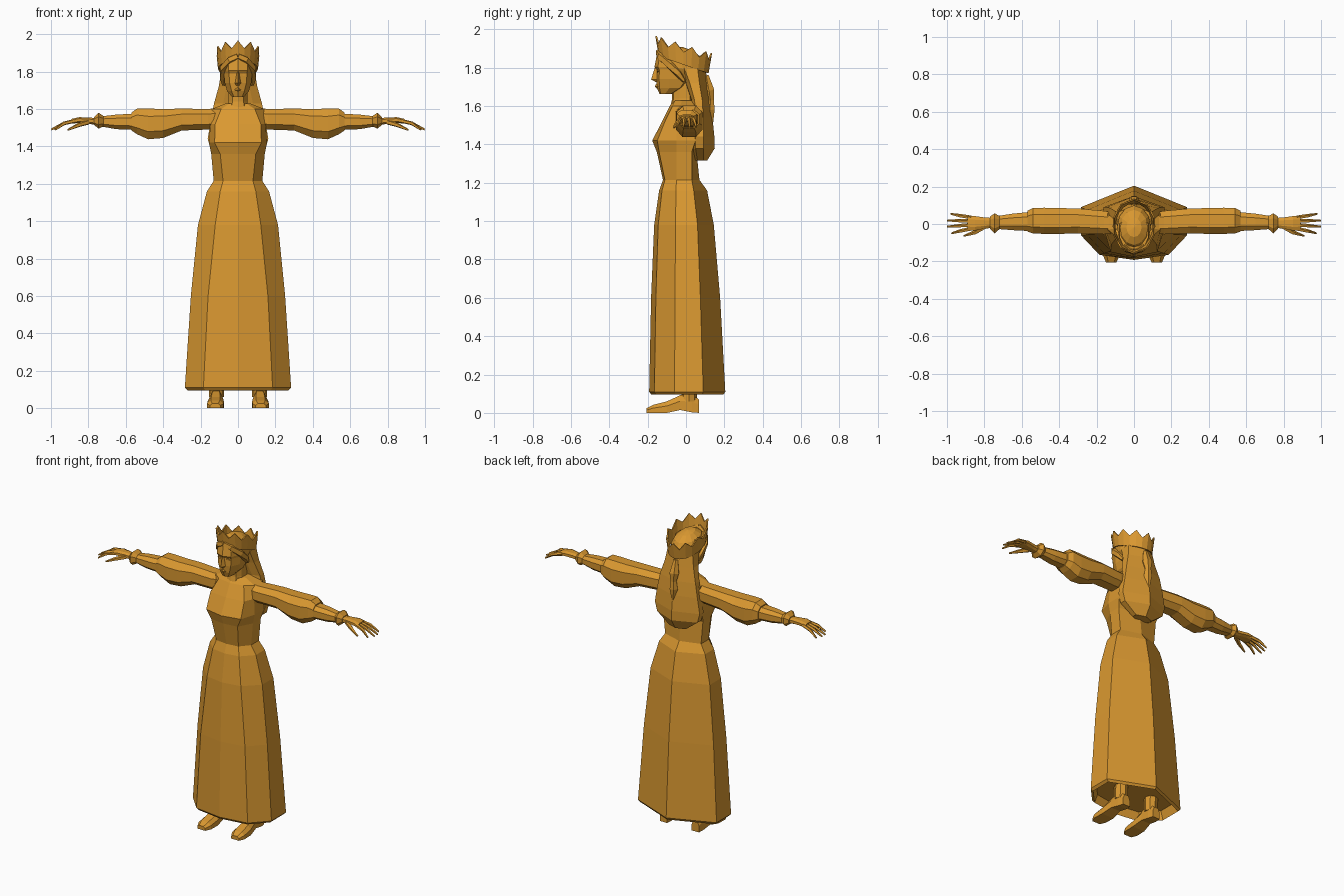
import bpy, bmesh, math
from mathutils import Vector

gold = bpy.data.materials.new("warm_gold")
gold.diffuse_color = (0.70, 0.315, 0.03, 1)


def finish(bm, name, mirror=False):
    bmesh.ops.recalc_face_normals(bm, faces=bm.faces)
    me = bpy.data.meshes.new(name)
    bm.to_mesh(me)
    bm.free()
    me.materials.append(gold)
    ob = bpy.data.objects.new(name, me)
    bpy.context.collection.objects.link(ob)
    if mirror:
        ob.modifiers.new("mirror", 'MIRROR')
    return ob


def loft(name, rings, mirror=False, caps=True):
    """Skin a list of equal-length point rings."""
    bm = bmesh.new()
    vs = [[bm.verts.new(p) for p in r] for r in rings]
    n = len(rings[0])
    for a, b in zip(vs, vs[1:]):
        for i in range(n):
            j = (i + 1) % n
            bm.faces.new((a[i], a[j], b[j], b[i]))
    if caps:
        bm.faces.new(vs[0])
        bm.faces.new(vs[-1])
    return finish(bm, name, mirror)


def body(z, front, fx, fy, w, y1, y2, back):
    """Symmetric eight-sided horizontal section."""
    half = [(fx, fy), (w, y1), (w, y2)]
    pts = [(0, front)] + half + [(0, back)] + [(-x, y) for x, y in reversed(half)]
    return [(x, y, z) for x, y in pts]


def arm(x, y0, y1, z0, z1):
    """Chamfered eight-sided section across the arm."""
    a, b = (y1 - y0) * 0.25, (z1 - z0) * 0.25
    return [(x, y, z) for y, z in (
        (y0 + a, z0), (y1 - a, z0), (y1, z0 + b), (y1, z1 - b),
        (y1 - a, z1), (y0 + a, z1), (y0, z1 - b), (y0, z0 + b))]


def tube(name, path, sides=5, mirror=True):
    """Tapered tube through (point, radius) pairs."""
    rings = []
    for i, (p, r) in enumerate(path):
        d = Vector(path[min(i + 1, len(path) - 1)][0]) - Vector(path[max(i - 1, 0)][0])
        q = d.to_track_quat('Z', 'Y')
        rings.append([Vector(p) + q @ Vector((r * math.cos(t), r * math.sin(t), 0))
                      for t in [2 * math.pi * k / sides for k in range(sides)]])
    return loft(name, rings, mirror)


# Skirt, with a recessed underside
waist = (1.215, -0.12, 0.08, -0.11, 0.13, -0.05, 0.03, 0.07)
loft("skirt", [body(*r) for r in (
    (0.15, -0.17, 0.16, -0.145, 0.25, -0.05, 0.08, 0.18),
    (0.095, -0.18, 0.175, -0.155, 0.27, -0.055, 0.085, 0.195),
    (0.11, -0.192, 0.185, -0.165, 0.284, -0.06, 0.09, 0.205),
    (0.60, -0.182, 0.16, -0.157, 0.252, -0.057, 0.075, 0.178),
    (0.98, -0.166, 0.122, -0.145, 0.214, -0.055, 0.06, 0.145),
    (1.16, -0.140, 0.095, -0.125, 0.166, -0.052, 0.04, 0.11),
    waist)])

# Bodice up to the collar
loft("bodice", [body(*r) for r in (
    waist,
    (1.36, -0.152, 0.095, -0.14, 0.143, -0.05, 0.03, 0.055),
    (1.42, -0.176, 0.125, -0.15, 0.155, -0.05, 0.05, 0.07),
    (1.52, -0.125, 0.122, -0.11, 0.148, -0.045, 0.06, 0.08),
    (1.60, -0.085, 0.09, -0.07, 0.14, -0.03, 0.055, 0.07),
    (1.63, -0.065, 0.045, -0.055, 0.065, -0.02, 0.03, 0.04))])

# Neck and head
loft("neck", [body(*r) for r in (
    (1.58, -0.085, 0.035, -0.075, 0.058, -0.035, 0.02, 0.035),
    (1.64, -0.072, 0.03, -0.065, 0.05, -0.035, 0.02, 0.035),
    (1.72, -0.075, 0.03, -0.065, 0.05, -0.03, 0.025, 0.04))])
loft("face", [body(*r) for r in (
    (1.663, -0.138, 0.022, -0.132, 0.03, -0.11, -0.08, -0.075),
    (1.695, -0.152, 0.034, -0.138, 0.058, -0.085, -0.03, 0.0),
    (1.74, -0.156, 0.045, -0.14, 0.071, -0.085, 0.0, 0.04),
    (1.79, -0.154, 0.048, -0.139, 0.076, -0.08, 0.01, 0.06),
    (1.805, -0.164, 0.05, -0.147, 0.078, -0.08, 0.01, 0.06),
    (1.87, -0.152, 0.05, -0.135, 0.078, -0.07, 0.0, 0.06))])
loft("nose", [[(-w, -0.148, z), (0, y, z), (w, -0.148, z)] for z, w, y in (
    (1.725, 0.012, -0.157), (1.738, 0.017, -0.182), (1.80, 0.007, -0.163))])
loft("lips", [[(-w, -0.14, z), (0, y, z), (w, -0.14, z)] for z, w, y in (
    (1.692, 0.012, -0.152), (1.702, 0.024, -0.162), (1.714, 0.012, -0.157))])
loft("eye", [[(0.018, y, 1.782), (0.03, y, 1.776), (0.045, y + 0.005, 1.782),
              (0.03, y, 1.79)] for y in (-0.152, -0.146)], mirror=True)

# Hair cap, parted fringe and side locks
bm = bmesh.new()
bmesh.ops.create_uvsphere(bm, u_segments=12, v_segments=7, radius=1)
for v in bm.verts:
    x, y, z = v.co
    v.co = (x * 0.093, -0.018 + y * 0.12, 1.815 + z * 0.093 - y * 0.02)
finish(bm, "hair_cap")
tube("hair_fringe", [((0.0, -0.142, 1.882), 0.018), ((0.04, -0.132, 1.862), 0.022),
                     ((0.076, -0.085, 1.815), 0.023), ((0.08, -0.04, 1.77), 0.02),
                     ((0.076, -0.01, 1.73), 0.01)])

# Long hair hanging down the back
loft("long_hair", [body(*r) for r in (
    (1.315, 0.05, 0.03, 0.05, 0.06, 0.06, 0.09, 0.11),
    (1.38, 0.03, 0.10, 0.03, 0.145, 0.05, 0.09, 0.15),
    (1.44, 0.03, 0.10, 0.03, 0.162, 0.05, 0.09, 0.148),
    (1.54, 0.03, 0.09, 0.03, 0.145, 0.05, 0.09, 0.138),
    (1.63, 0.025, 0.08, 0.03, 0.128, 0.045, 0.085, 0.125),
    (1.72, 0.01, 0.06, 0.0, 0.103, 0.02, 0.07, 0.115),
    (1.80, 0.0, 0.06, -0.02, 0.09, -0.01, 0.06, 0.10))])
tube("hair_braid", [((0, 0.105, 1.76), 0.015), ((0, 0.12, 1.68), 0.032),
                    ((0, 0.128, 1.63), 0.02), ((0, 0.125, 1.58), 0.028),
                    ((0, 0.135, 1.50), 0.006)], 6, False)

# Tilted crown with ten points
N = 20
crown = []
for level in range(3):
    ring = []
    for i in range(N):
        t = 2 * math.pi * i / N - math.pi / 2
        k = (0.0, 0.5, 1.0 if i % 2 == 0 else 0.62)[level]
        x = (0.099 + 0.011 * k) * math.cos(t)
        y = -0.012 + (0.122 + 0.018 * k) * math.sin(t)
        low, high = 1.812 - 0.36 * y, 1.918 - 0.32 * y
        ring.append((x, y, low + (high - low) * k))
    crown.append(ring)
ob = loft("crown", crown, caps=False)
mod = ob.modifiers.new("thickness", 'SOLIDIFY')
mod.thickness = 0.008

# Puffed upper sleeves
loft("upper_sleeve", [arm(*r) for r in (
    (0.10, -0.05, 0.06, 1.50, 1.605),
    (0.16, -0.055, 0.07, 1.49, 1.60),
    (0.30, -0.05, 0.083, 1.485, 1.602),
    (0.40, -0.053, 0.085, 1.445, 1.60),
    (0.48, -0.053, 0.087, 1.438, 1.602),
    (0.54, -0.05, 0.085, 1.465, 1.602),
    (0.57, -0.04, 0.07, 1.485, 1.58))], mirror=True)

# Forearm sleeves and flared cuffs
loft("lower_sleeve", [arm(*r) for r in (
    (0.55, -0.038, 0.065, 1.488, 1.575),
    (0.65, -0.033, 0.055, 1.492, 1.57),
    (0.735, -0.026, 0.042, 1.507, 1.56))], mirror=True)
loft("cuff", [arm(*r) for r in (
    (0.715, -0.024, 0.04, 1.51, 1.56),
    (0.745, -0.05, 0.057, 1.495, 1.58),
    (0.77, -0.026, 0.04, 1.515, 1.556))], mirror=True)

# Hands with fingers and thumbs
loft("hand", [arm(*r) for r in (
    (0.75, -0.02, 0.032, 1.515, 1.55),
    (0.80, -0.025, 0.035, 1.52, 1.555),
    (0.85, -0.035, 0.042, 1.525, 1.556),
    (0.89, -0.033, 0.042, 1.522, 1.547))], mirror=True)
for i, (y, tip_x, tip_y) in enumerate(((-0.026, 0.975, -0.05), (-0.005, 0.998, -0.014),
                                       (0.016, 0.998, 0.018), (0.034, 0.98, 0.054))):
    tube("finger_%d" % (i + 1), [((0.87, y, 1.537), 0.011),
                                 ((0.93, (y + tip_y) / 2, 1.523), 0.010),
                                 ((tip_x, tip_y, 1.490), 0.005)])
tube("thumb", [((0.80, -0.015, 1.53), 0.015), ((0.85, -0.045, 1.515), 0.012),
               ((0.91, -0.064, 1.488), 0.005)])

# Shoes with arched soles, and ankles reaching under the skirt
loft("shoe", [[(c - w, y, z0), (c + w, y, z0), (c + w, y, z0 + (z1 - z0) * 0.6),
               (c + w * 0.55, y, z1), (c - w * 0.55, y, z1), (c - w, y, z0 + (z1 - z0) * 0.6)]
              for y, c, w, z0, z1 in (
    (-0.205, 0.122, 0.028, 0.0, 0.025),
    (-0.17, 0.121, 0.044, 0.0, 0.042),
    (-0.10, 0.119, 0.044, 0.0, 0.06),
    (-0.03, 0.117, 0.034, 0.015, 0.092),
    (0.03, 0.115, 0.032, 0.003, 0.098),
    (0.068, 0.115, 0.026, 0.0, 0.07))], mirror=True)
tube("ankle", [((0.115, 0.015, 0.06), 0.04), ((0.115, 0.02, 0.17), 0.042)], 8)
